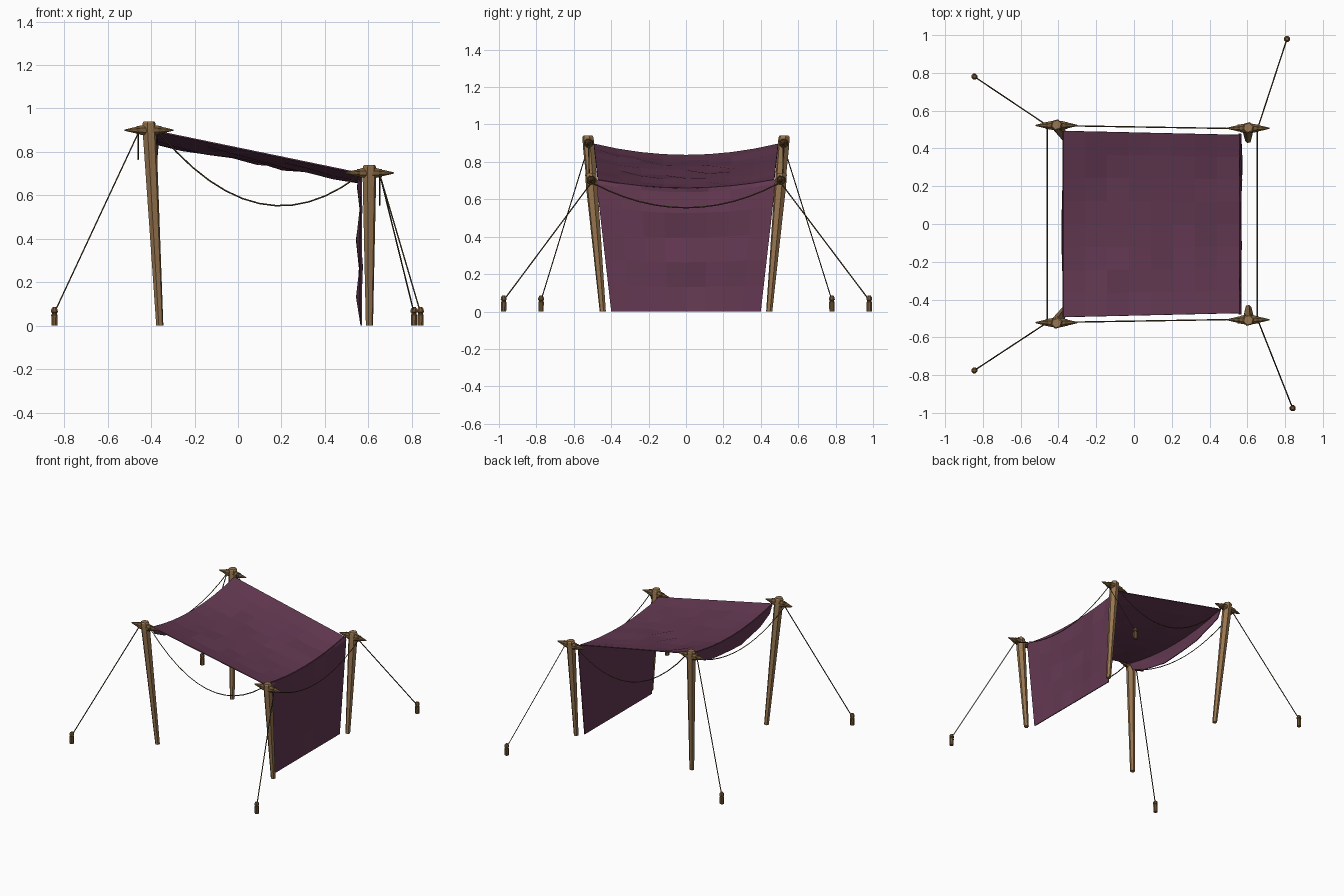
import bpy, bmesh, math, random
from mathutils import Vector

if "Cube" in bpy.data.objects:
    bpy.data.objects.remove(bpy.data.objects["Cube"])

random.seed(4)


def material(name, rgb):
    m = bpy.data.materials.new(name)
    m.diffuse_color = (*rgb, 1)
    m.use_nodes = True
    m.node_tree.nodes["Principled BSDF"].inputs["Base Color"].default_value = m.diffuse_color
    return m


CLOTH = material("plum cloth", (0.125, 0.040, 0.083))
WOOD = material("light wood", (0.31, 0.18, 0.08))
DARK = material("dark wood", (0.19, 0.105, 0.04))
ROPE = material("rope", (0.10, 0.065, 0.025))


def add_mesh(name, bm, mats):
    me = bpy.data.meshes.new(name)
    bmesh.ops.recalc_face_normals(bm, faces=bm.faces)
    bm.to_mesh(me)
    bm.free()
    ob = bpy.data.objects.new(name, me)
    bpy.context.collection.objects.link(ob)
    for m in mats:
        me.materials.append(m)
    return ob


def turned(name, rings, axis, sides, mats, band=None):
    """Skin rings of (centre, radius) lying square to an axis; band(i) picks a material."""
    a = Vector(axis)
    u = a.orthogonal().normalized()
    w = a.cross(u)
    bm = bmesh.new()
    loops = []
    for c, r in rings:
        angles = [2 * math.pi * (k + 0.5) / sides for k in range(sides)]
        loops.append([bm.verts.new(Vector(c) + r * (math.cos(t) * u + math.sin(t) * w)) for t in angles])
    for i in range(len(loops) - 1):
        for k in range(sides):
            j = (k + 1) % sides
            f = bm.faces.new((loops[i][k], loops[i][j], loops[i + 1][j], loops[i + 1][k]))
            f.material_index = band(i) if band else 0
    bm.faces.new(loops[0])
    bm.faces.new(loops[-1])
    return add_mesh(name, bm, mats)


def rope(name, a, b, sag=0.0):
    """Rope from a to b hanging by sag in the middle."""
    n = 12 if sag else 1
    cu = bpy.data.curves.new(name, "CURVE")
    cu.dimensions = "3D"
    cu.bevel_depth = 0.0035
    cu.bevel_resolution = 0
    cu.use_fill_caps = True
    sp = cu.splines.new("POLY")
    sp.points.add(n)
    for i in range(n + 1):
        t = i / n
        p = Vector(a).lerp(Vector(b), t)
        p.z -= 4 * sag * t * (1 - t)
        sp.points[i].co = (*p, 1)
    cu.materials.append(ROPE)
    ob = bpy.data.objects.new(name, cu)
    bpy.context.collection.objects.link(ob)


def cloth(name, nu, nv, place, jitter):
    """Low-poly sheet: place(u, v) gives the point, inner points move by the jitter vector."""
    bm = bmesh.new()
    grid = []
    for i in range(nu + 1):
        row = []
        for k in range(nv + 1):
            p = Vector(place(i / nu, k / nv))
            if 0 < i < nu and 0 < k < nv:
                p += Vector(jitter) * random.uniform(-1, 1)
            row.append(bm.verts.new(p))
        grid.append(row)
    for i in range(nu):
        for k in range(nv):
            bm.faces.new((grid[i][k], grid[i + 1][k], grid[i + 1][k + 1], grid[i][k + 1]))
    ob = add_mesh(name, bm, [CLOTH])
    s = ob.modifiers.new("thickness", "SOLIDIFY")
    s.thickness = 0.006
    s.offset = 0


def lerp(a, b, t):
    return a + (b - a) * t


def bow(v):
    return 1 - (2 * v - 1) ** 2


# Sloping canopy, sagging between its two long sides
cloth("canopy", 8, 8, lambda u, v: (
    lerp(-0.375, 0.555, u),
    (2 * v - 1) * lerp(0.493, 0.472, u),
    lerp(0.895, 0.703, u) - lerp(0.06, 0.045, u) * bow(v)), (0, 0, 0.009))


# Wall hanging from the low end, with a small rounded fold at the top
def wall_point(u, v):
    top = 0.703 - 0.045 * bow(v)
    x = 0.555 if u == 0 else 0.567 - 0.016 * bow(v) * math.sin(u * 9) ** 2 * (u < 1)
    drop = (0, 0.03, 0.2, 0.4, 0.6, 0.8, 1)[round(u * 6)]
    return x, (2 * v - 1) * lerp(0.480, 0.400, drop), top * (1 - drop)


cloth("hanging_wall", 6, 8, wall_point, (0.007, 0, 0))

# Short ragged flap at the high end
ragged = [random.uniform(-0.012, 0.012) for _ in range(9)]
cloth("front_flap", 2, 8, lambda u, v: (
    -0.375, (2 * v - 1) * lerp(0.493, 0.46, u),
    0.895 - 0.06 * bow(v) - u * (0.065 + 0.04 * bow(v) + ragged[round(v * 8)])), (0.006, 0, 0))

# Posts, cross pegs, stakes and guy ropes at the four corners
stakes = {(-1, 1): (-0.845, 0.78), (-1, -1): (-0.845, -0.775),
          (1, 1): (0.81, 0.98), (1, -1): (0.84, -0.975)}
for (sx, sy), (kx, ky) in stakes.items():
    label = ("high" if sx < 0 else "low") + ("_back" if sy > 0 else "_front")
    if sx < 0:
        base, top, peg_z = Vector((-0.36, sy * 0.445, 0)), Vector((-0.41, sy * 0.525, 0.94)), 0.90
    else:
        base, top, peg_z = Vector((0.605, sy * 0.445, 0)), Vector((0.605, sy * 0.51, 0.74)), 0.703
    n = top.z
    turned(label + "_post",
           [(base, 0.017), (base.lerp(top, (n - 0.07) / n), 0.032),
            (base.lerp(top, (n - 0.008) / n), 0.031), (top, 0.025)], (0, 0, 1), 6, [WOOD])

    # Pointed peg through the post, bound with rope beside it
    c = Vector((top.x, top.y - sy * 0.003, peg_z))
    prof = [(0.112, 0.003), (0.07, 0.014), (0.058, 0.016), (0.058, 0.02), (0.044, 0.02), (0.044, 0.022),
            (0.02, 0.026)]
    prof = [(-d, r) for d, r in prof] + prof[::-1]
    turned(label + "_peg", [(c + Vector((d, 0, 0)), r) for d, r in prof], (1, 0, 0), 8,
           [DARK, ROPE], lambda i: int(i in (3, 9)))

    # Ground stake with a grooved neck
    prof = [(0, 0.015), (0.05, 0.016), (0.053, 0.013), (0.06, 0.013), (0.062, 0.017), (0.075, 0.016),
            (0.085, 0.009)]
    turned(label + "_stake", [((kx, ky, z), r) for z, r in prof], (0, 0, 1), 8,
           [DARK, ROPE], lambda i: int(i == 2))

    outer = Vector((top.x + sx * 0.05, c.y, peg_z - 0.015))
    rope(label + "_guy_rope", outer, (kx, ky, 0.06))

# Ropes hanging between the pegs
for sy, side in ((1, "back"), (-1, "front")):
    rope(side + "_sagging_rope", (-0.36, sy * 0.52, 0.885), (0.555, sy * 0.505, 0.69), 0.225)
rope("high_end_sagging_rope", (-0.46, -0.52, 0.885), (-0.46, 0.52, 0.885), 0.12)
rope("low_end_sagging_rope", (0.653, -0.505, 0.69), (0.653, 0.505, 0.69), 0.135)
